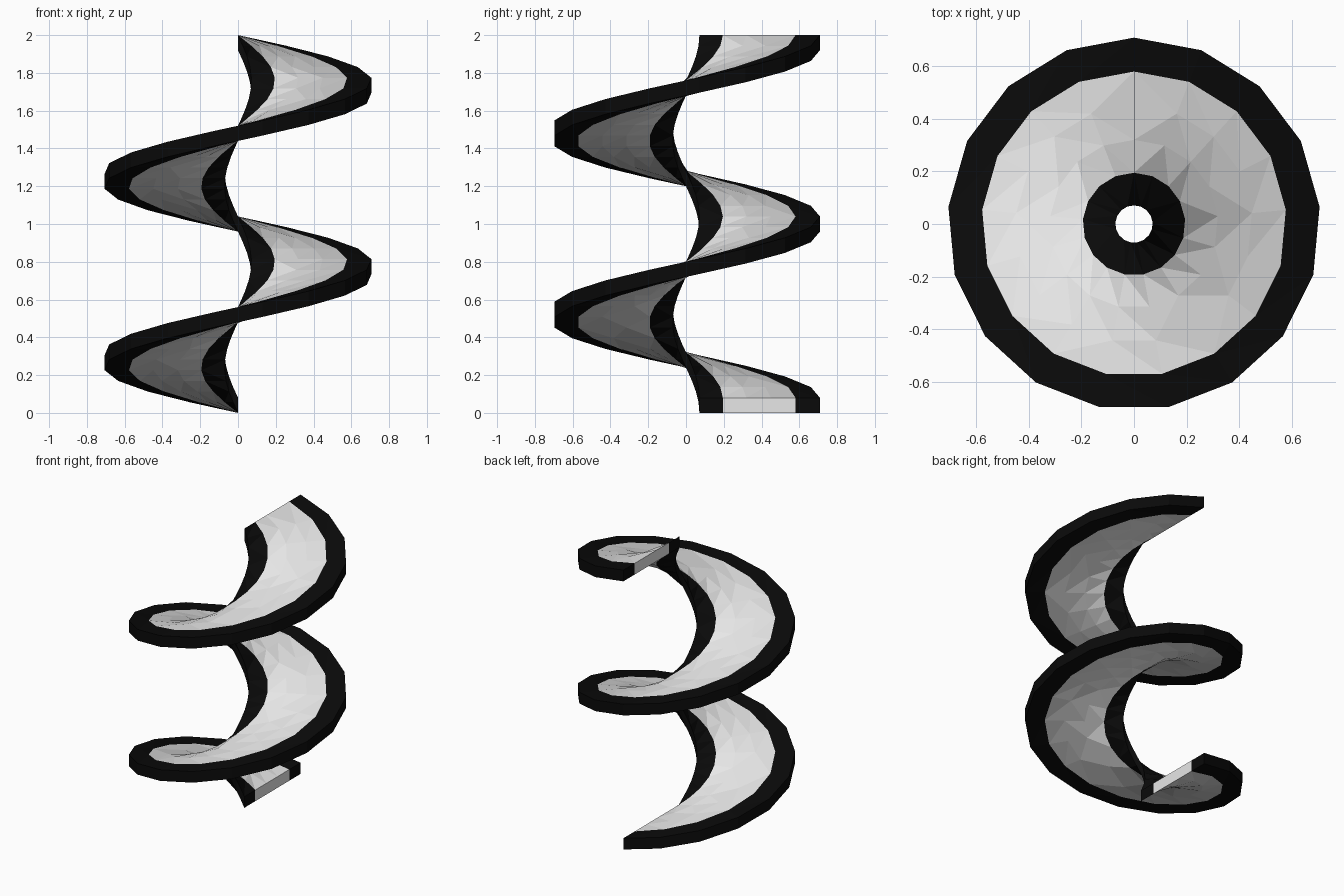
import bpy, bmesh, math

if "Cube" in bpy.data.objects:
    bpy.data.objects.remove(bpy.data.objects["Cube"])

SEGMENTS, TURNS = 17, 2              # flat segments per turn, number of turns
THICK, HEIGHT = 0.08, 2.0            # ribbon thickness, overall height
RADII = [0.071, 0.195, 0.32, 0.45, 0.58, 0.709]   # inner border, field, outer border


def material(name, rgb):
    m = bpy.data.materials.new(name)
    m.diffuse_color = (*rgb, 1)
    m.use_nodes = True
    m.node_tree.nodes["Principled BSDF"].inputs["Base Color"].default_value = m.diffuse_color
    return m


# Cross-section: a closed flat rectangle split into radial bands
section = [(r, 0) for r in RADII] + [(r, THICK) for r in reversed(RADII)]
n = len(section)
steps = SEGMENTS * TURNS
rise = (HEIGHT - THICK) / steps

# Sweep the section along the helix, starting at the back
bm = bmesh.new()
rings = []
for i in range(steps + 1):
    a = math.pi / 2 + 2 * math.pi * i / SEGMENTS
    rings.append([bm.verts.new((r * math.cos(a), r * math.sin(a), z + rise * i))
                  for r, z in section])
for lo, hi in zip(rings, rings[1:]):
    for j in range(n):
        k = (j + 1) % n
        bm.faces.new((lo[j], lo[k], hi[k], hi[j]))

# End caps, one quad per band
for ring in (rings[0], rings[-1]):
    for j in range(len(RADII) - 1):
        bm.faces.new((ring[j], ring[j + 1], ring[n - 2 - j], ring[n - 1 - j]))
bmesh.ops.recalc_face_normals(bm, faces=bm.faces[:])

# Dark borders along the inner and outer edges, pale field between them
for f in bm.faces:
    rs = [math.hypot(v.co.x, v.co.y) for v in f.verts]
    f.material_index = 1 if min(rs) < 0.1 or max(rs) > 0.65 else 0
bmesh.ops.triangulate(bm, faces=bm.faces[:])

mesh = bpy.data.meshes.new("spiral_ribbon")
bm.to_mesh(mesh)
bm.free()
mesh.materials.append(material("pale_grey", (0.8, 0.8, 0.8)))
mesh.materials.append(material("black", (0.003, 0.003, 0.003)))
bpy.context.collection.objects.link(bpy.data.objects.new("spiral_ribbon", mesh))
